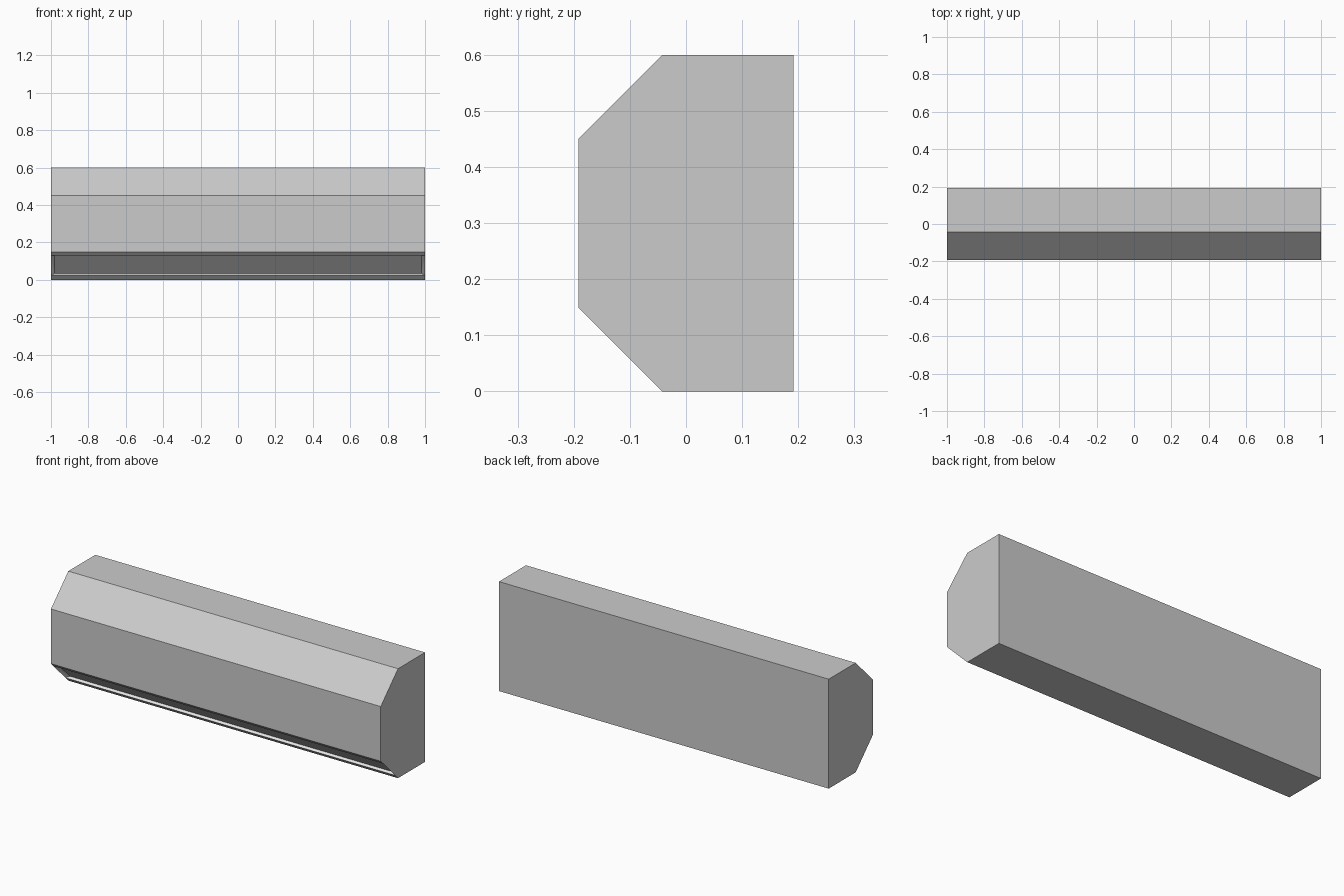
import bpy
import bmesh
from mathutils import Vector

cube = bpy.data.objects.get("Cube")
if cube:
    bpy.data.objects.remove(cube, do_unlink=True)


def make_material(name, value):
    mat = bpy.data.materials.new(name)
    mat.use_nodes = True
    colour = (value, value, value, 1)
    mat.diffuse_color = colour
    mat.node_tree.nodes["Principled BSDF"].inputs["Base Color"].default_value = colour
    return mat


HALF = 1.0
FRONT, BACK, SHOULDER = -0.192, 0.192, -0.042
HEIGHT, CHAMFER = 0.6, 0.15
VENT_LOW, VENT_HIGH = 0.025, 0.13


def chamfer_point(z):
    """Point on the lower front chamfer at height z."""
    return (SHOULDER - z, z)


# Cross-section of the housing, with the vent edges on the lower chamfer
profile = [
    (BACK, 0), (BACK, HEIGHT), (SHOULDER, HEIGHT), (FRONT, HEIGHT - CHAMFER),
    (FRONT, CHAMFER), chamfer_point(VENT_HIGH), chamfer_point(VENT_LOW), (SHOULDER, 0),
]

bm = bmesh.new()
end = bm.faces.new([bm.verts.new((-HALF, y, z)) for y, z in profile])
swept = bmesh.ops.extrude_face_region(bm, geom=[end], use_keep_orig=True)
far_verts = [g for g in swept["geom"] if isinstance(g, bmesh.types.BMVert)]
bmesh.ops.translate(bm, verts=far_verts, vec=(2 * HALF, 0, 0))
bmesh.ops.recalc_face_normals(bm, faces=bm.faces)

# Recessed air vent: sink the strip between the vent edges and narrow its ends
vent = next(f for f in bm.faces if abs(f.normal.x) < 0.5
            and VENT_LOW < f.calc_center_median().z < VENT_HIGH)
sunk = bmesh.ops.extrude_discrete_faces(bm, faces=[vent])["faces"][0]
for v in sunk.verts:
    v.co += Vector((0, 0.01, 0.01))
    v.co.x *= 0.98

# Lower lip and the lower half of each slanted vent end are pale
walls = {f for e in sunk.edges for f in e.link_faces if f != sunk}
sides = [f for f in walls if abs(f.calc_center_median().x) > 0.5]
lips = [f for f in walls if f not in sides]
split = bmesh.ops.triangulate(bm, faces=sides)["faces"]
bm.normal_update()
for f in lips + split:
    if f.calc_center_median().z < 0.08:
        f.material_index = 1

mesh = bpy.data.meshes.new("housing")
bm.to_mesh(mesh)
bm.free()
mesh.materials.append(make_material("body grey", 0.6))
mesh.materials.append(make_material("vent white", 1.0))
housing = bpy.data.objects.new("housing", mesh)
bpy.context.collection.objects.link(housing)
